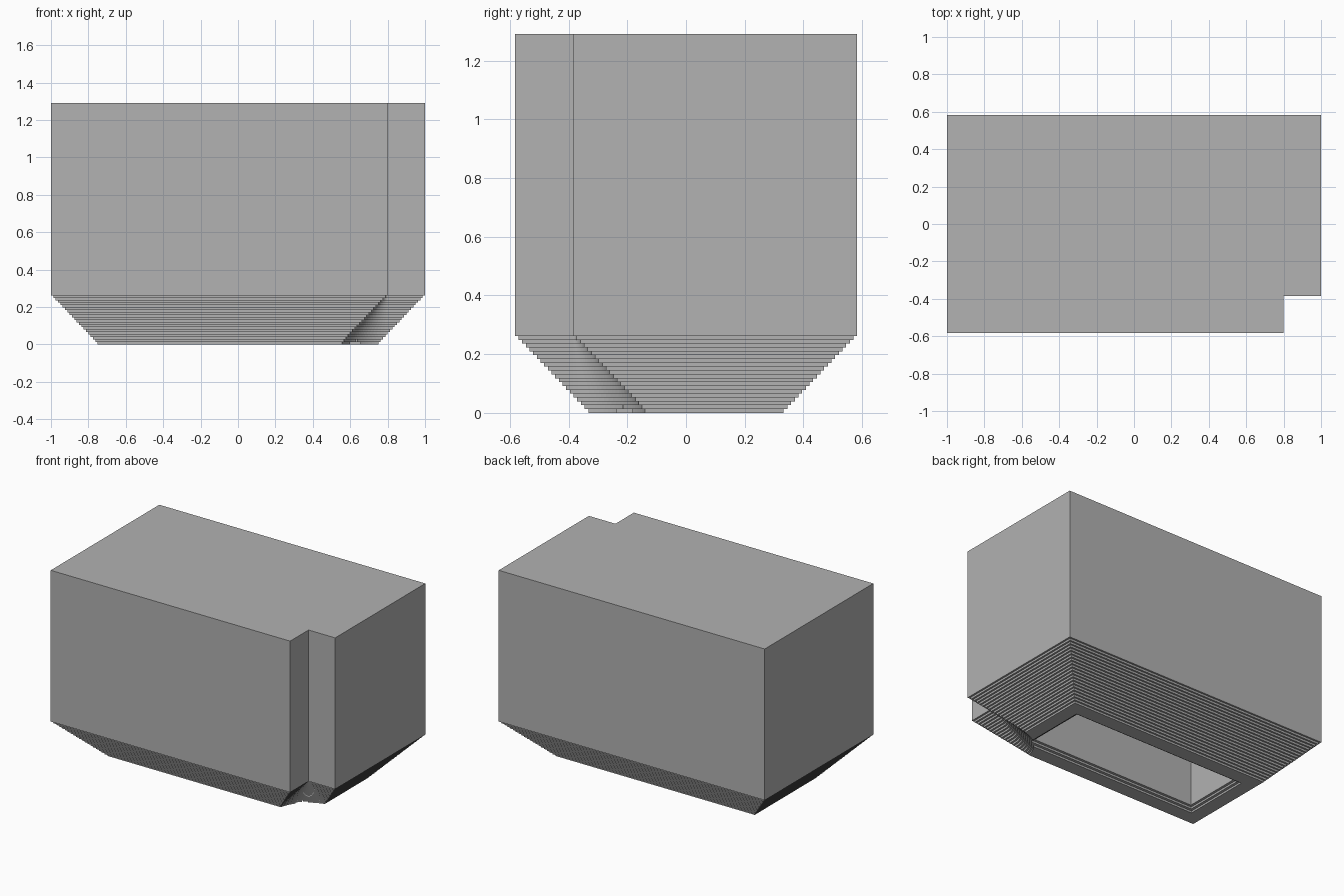
import bpy, bmesh, math

cube = bpy.data.objects.get("Cube")
if cube:
    bpy.data.objects.remove(cube, do_unlink=True)

HX, HY, TOP = 1.0, 0.583, 1.29      # half width, half depth, height
NX, NY = 0.80, -0.385               # inner corner of the notch
STEPS, BASE_H, BASE_INSET = 20, 0.262, 0.25
ARC = 16

grey = bpy.data.materials.new("plain_grey")
grey.use_nodes = True
grey.diffuse_color = (0.445, 0.445, 0.445, 1)
grey.node_tree.nodes["Principled BSDF"].inputs["Base Color"].default_value = (0.445, 0.445, 0.445, 1)


def notched_outline(d):
    """Footprint inset by d; the notch's inner corner becomes an arc of radius d."""
    left, right, front, back = -HX + d, HX - d, -HY + d, HY - d
    a0 = a1 = 0.0
    if d > 0:
        a0 = math.asin(max(0, front - NY) / d)
        a1 = math.acos(max(0, NX - right) / d)
    arc = [(NX - d * math.cos(a), NY + d * math.sin(a))
           for a in (a0 + (a1 - a0) * k / ARC for k in range(ARC + 1))]
    return ([(left, front), (arc[0][0], front)] + arc +
            [(right, arc[-1][1]), (right, back), (left, back)])


def rectangle(hx, hy):
    return [(-hx, -hy), (hx, -hy), (hx, hy), (-hx, hy)]


def loft(name, sections):
    """Closed solid through a list of (outline, z)."""
    bm = bmesh.new()
    rings = [[bm.verts.new((x, y, z)) for x, y in pts] for pts, z in sections]
    n = len(rings[0])
    for low, high in zip(rings, rings[1:]):
        for i in range(n):
            j = (i + 1) % n
            bm.faces.new((low[i], low[j], high[j], high[i]))
    bm.faces.new(rings[0][::-1])
    bm.faces.new(rings[-1])
    bmesh.ops.remove_doubles(bm, verts=bm.verts, dist=1e-5)
    bmesh.ops.recalc_face_normals(bm, faces=bm.faces)
    mesh = bpy.data.meshes.new(name)
    bm.to_mesh(mesh)
    bm.free()
    mesh.materials.append(grey)
    ob = bpy.data.objects.new(name, mesh)
    bpy.context.collection.objects.link(ob)
    return ob


# Notched body standing on a stepped, tapering base
h = BASE_H / STEPS
sections = []
for i in range(STEPS):
    outline = notched_outline(BASE_INSET * (1 - i / STEPS))
    sections += [(outline, i * h), (outline, (i + 1) * h)]
sections += [(notched_outline(0), BASE_H), (notched_outline(0), TOP)]
body = loft("notched_body", sections)

# Cavity open at the bottom, narrowing over the first layers
wide, mid, inner = rectangle(0.655, 0.236), rectangle(0.637, 0.217), rectangle(0.62, 0.20)
cutter = loft("cavity_cutter", [(wide, -0.05), (wide, h), (mid, h), (mid, 2 * h),
                                (inner, 2 * h), (inner, TOP - 0.1)])
cutter.hide_render = True
cut = body.modifiers.new("cavity", "BOOLEAN")
cut.operation, cut.solver, cut.object = "DIFFERENCE", "EXACT", cutter
bpy.context.view_layer.objects.active = body
bpy.ops.object.modifier_apply(modifier=cut.name)
bpy.data.objects.remove(cutter, do_unlink=True)
